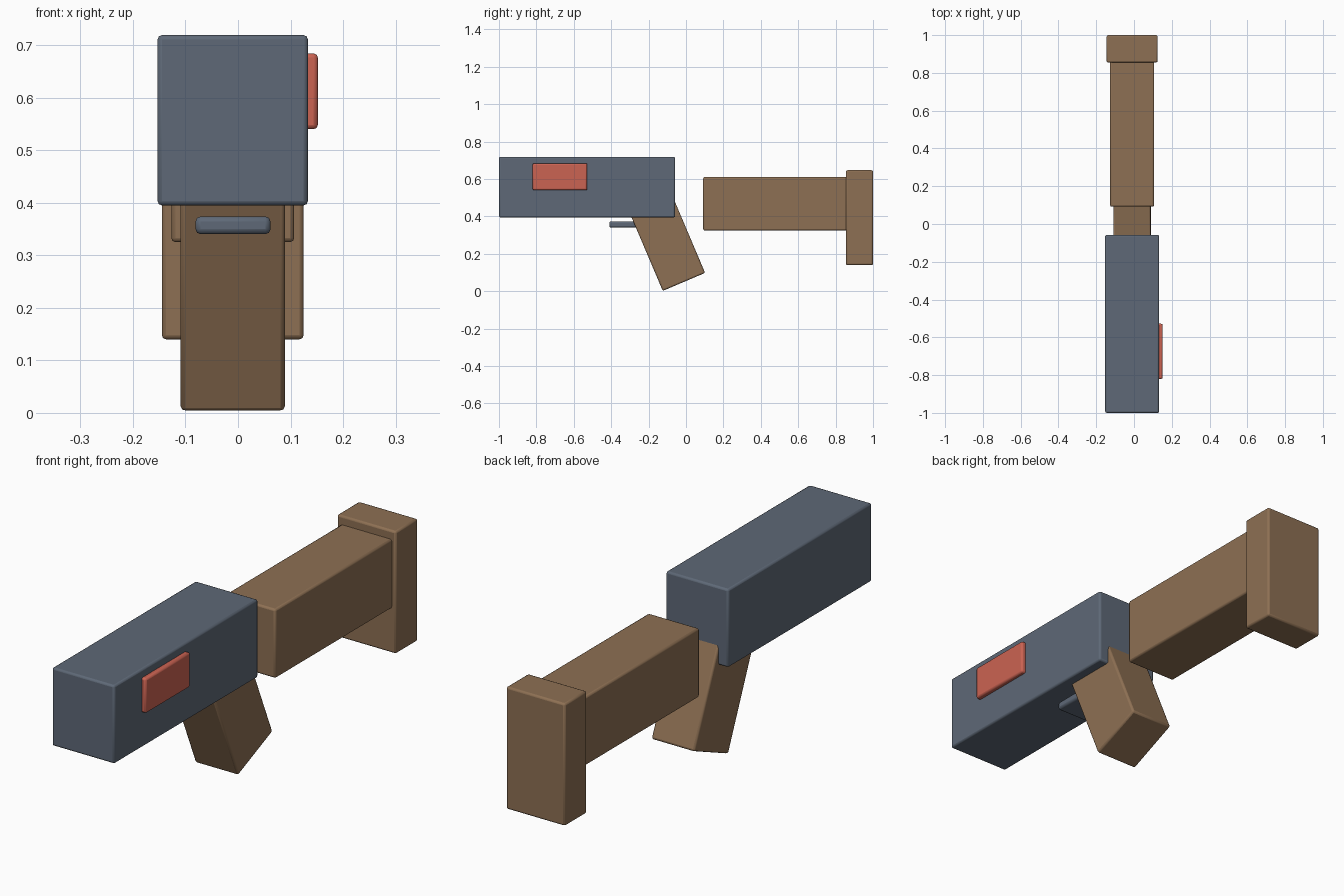
import bpy, math
from mathutils import Vector

if "Cube" in bpy.data.objects:
    bpy.data.objects.remove(bpy.data.objects["Cube"])


def material(name, rgb):
    m = bpy.data.materials.new(name)
    m.diffuse_color = (*rgb, 1.0)
    m.use_nodes = True
    m.node_tree.nodes["Principled BSDF"].inputs["Base Color"].default_value = m.diffuse_color
    return m


slate = material("slate", (0.112, 0.140, 0.184))
brown = material("brown", (0.270, 0.162, 0.087))
red = material("red", (0.600, 0.125, 0.085))


def box(name, mat, lo, hi, tilt=0.0, bevel=0.008):
    """Softly bevelled box between two corners, tilted about x at its centre."""
    lo, hi = Vector(lo), Vector(hi)
    bpy.ops.mesh.primitive_cube_add(size=1, location=(lo + hi) / 2)
    ob = bpy.context.object
    ob.name = name
    ob.scale = hi - lo
    bpy.ops.object.transform_apply(location=False, rotation=False, scale=True)
    ob.rotation_euler.x = tilt
    ob.data.materials.append(mat)
    mod = ob.modifiers.new("soft_edges", 'BEVEL')
    mod.width = bevel
    mod.segments = 2
    bpy.ops.object.shade_smooth_by_angle(angle=math.radians(30))
    return ob


# main body and the raised plate on its right side
box("body", slate, (-0.153, -1.0, 0.395), (0.133, -0.058, 0.719))
box("side_plate", red, (0.115, -0.82, 0.54), (0.152, -0.528, 0.684))

# rear stock and its end pad
box("stock", brown, (-0.127, 0.092, 0.325), (0.107, 0.862, 0.611))
box("stock_pad", brown, (-0.145, 0.855, 0.14), (0.125, 1.0, 0.647))

# slanted grip, placed from the centre of its bottom face
tilt = math.radians(23)
length, depth = 0.5, 0.246
cy = -0.011 - math.sin(tilt) * length / 2
cz = 0.050 + math.cos(tilt) * length / 2
box("grip", brown, (-0.109, cy - depth / 2, cz - length / 2),
    (0.089, cy + depth / 2, cz + length / 2), tilt)

# trigger bar running into the grip
box("trigger", slate, (-0.081, -0.41, 0.34), (0.062, -0.2, 0.374), bevel=0.01)
